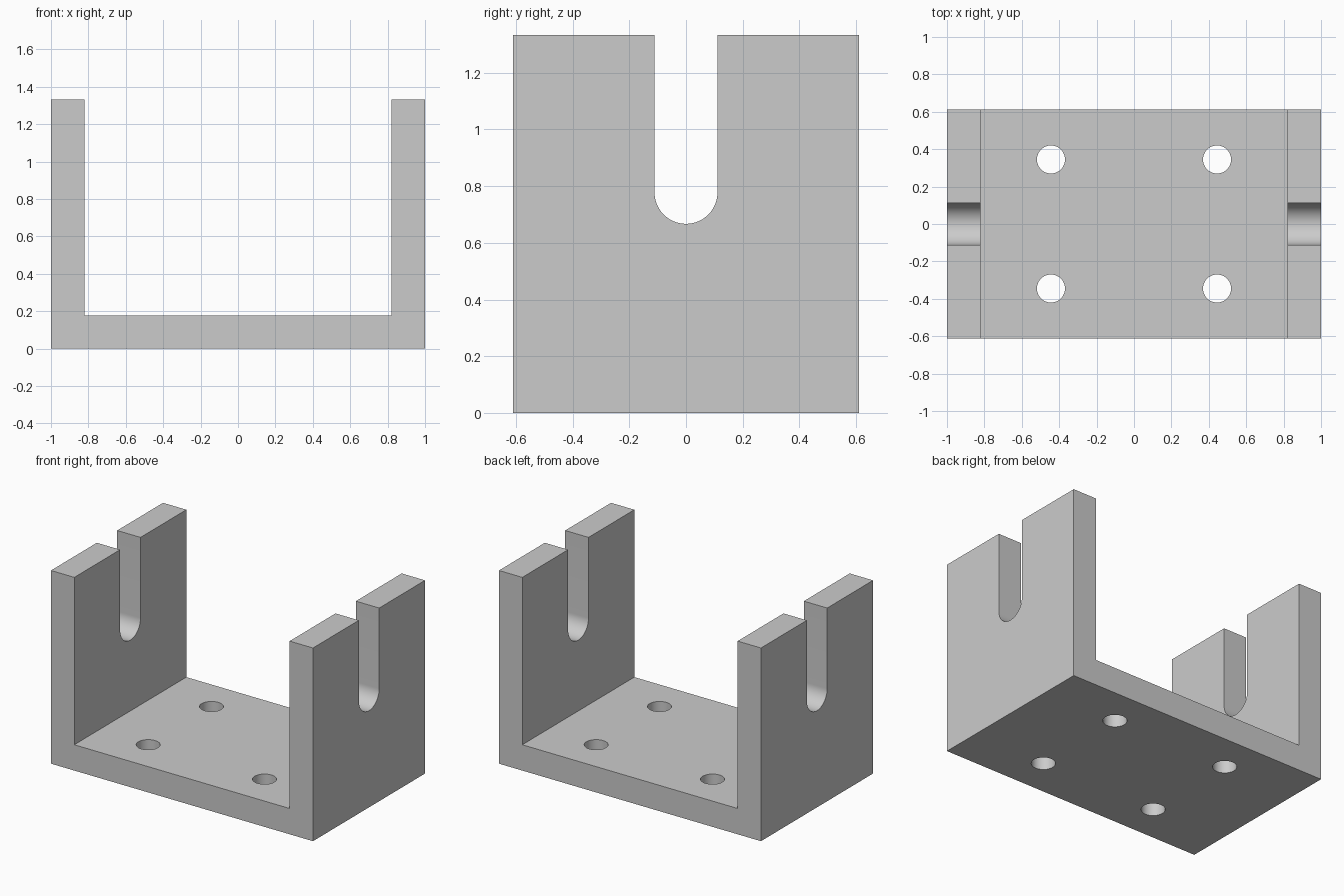
import bpy
import bmesh
from math import cos, sin, pi, radians
from mathutils import Vector

cube = bpy.data.objects.get("Cube")
if cube:
    bpy.data.objects.remove(cube, do_unlink=True)

HALF_X, HALF_Y, HEIGHT = 1.0, 0.611, 1.333
THICK = 0.178
SLOT_R, SLOT_Z = 0.111, 0.778
HOLE_R, HOLE_X, HOLE_Y = 0.075, 0.444, 0.345

grey = bpy.data.materials.new("plain_grey")
grey.use_nodes = True
colour = (0.6, 0.6, 0.6, 1.0)
grey.diffuse_color = colour
grey.node_tree.nodes["Principled BSDF"].inputs["Base Color"].default_value = colour


def prism(name, outline, direction):
    """Extrude a closed outline of 3D points along a direction."""
    bm = bmesh.new()
    face = bm.faces.new([bm.verts.new(p) for p in outline])
    out = bmesh.ops.extrude_face_region(bm, geom=[face])
    moved = [v for v in out["geom"] if isinstance(v, bmesh.types.BMVert)]
    bmesh.ops.translate(bm, verts=moved, vec=Vector(direction))
    bmesh.ops.recalc_face_normals(bm, faces=bm.faces)
    mesh = bpy.data.meshes.new(name)
    bm.to_mesh(mesh)
    bm.free()
    obj = bpy.data.objects.new(name, mesh)
    bpy.context.collection.objects.link(obj)
    mesh.materials.append(grey)
    return obj


def cut(target, cutter):
    """Subtract a cutter, then remove it."""
    cutter.hide_render = True
    mod = target.modifiers.new("cut", "BOOLEAN")
    mod.operation = "DIFFERENCE"
    mod.solver = "EXACT"
    mod.object = cutter
    bpy.context.view_layer.objects.active = target
    bpy.ops.object.modifier_apply(modifier=mod.name)
    bpy.data.objects.remove(cutter, do_unlink=True)


# U-shaped body: base plate with two upright walls
inner = HALF_X - THICK
half = [(HALF_X, 0), (HALF_X, HEIGHT), (inner, HEIGHT), (inner, THICK)]
section = half + [(-x, z) for x, z in reversed(half)]
bracket = prism("u_bracket", [(x, -HALF_Y, z) for x, z in section], (0, 2 * HALF_Y, 0))

# Open, round-bottomed slot through both walls
arc = [pi + pi * i / 32 for i in range(33)]
slot = [(SLOT_R * cos(a), SLOT_Z + SLOT_R * sin(a)) for a in arc]
slot += [(SLOT_R, HEIGHT + 0.2), (-SLOT_R, HEIGHT + 0.2)]
cut(bracket, prism("slot_cutter", [(-1.2, y, z) for y, z in slot], (2.4, 0, 0)))

# Four mounting holes through the base
circle = [2 * pi * i / 48 for i in range(48)]
for sx in (-1, 1):
    for sy in (-1, 1):
        ring = [(sx * HOLE_X + HOLE_R * cos(a), sy * HOLE_Y + HOLE_R * sin(a), -0.1)
                for a in circle]
        cut(bracket, prism("hole_cutter", ring, (0, 0, THICK + 0.2)))

# Smooth round surfaces, crisp edges
bpy.ops.object.select_all(action="DESELECT")
bracket.select_set(True)
bpy.context.view_layer.objects.active = bracket
bpy.ops.object.shade_smooth_by_angle(angle=radians(30))
